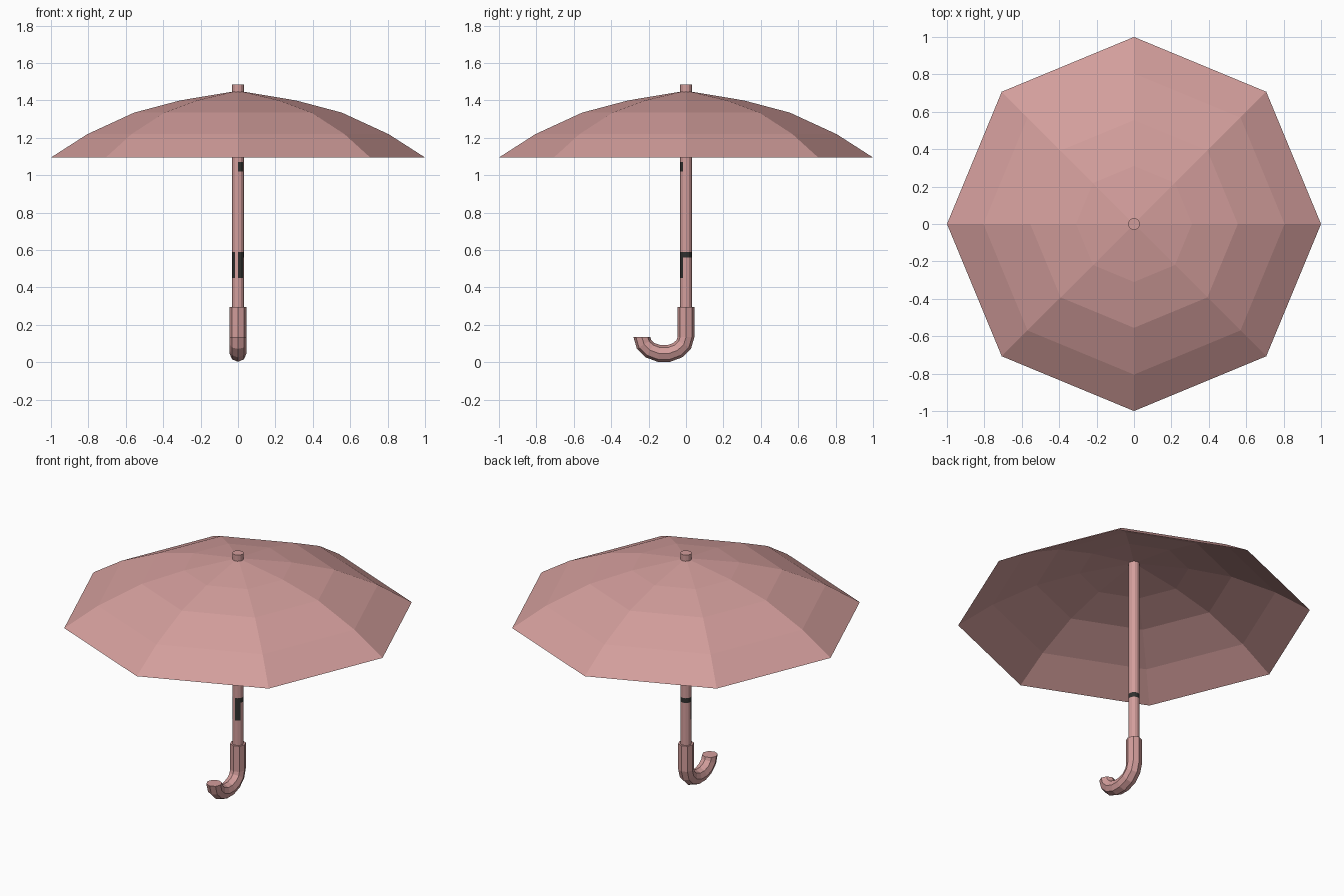
import bpy, bmesh, math
from mathutils import Vector

if "Cube" in bpy.data.objects:
    bpy.data.objects.remove(bpy.data.objects["Cube"])


def material(name, rgb):
    m = bpy.data.materials.new(name)
    m.diffuse_color = (*rgb, 1)
    m.use_nodes = True
    m.node_tree.nodes["Principled BSDF"].inputs["Base Color"].default_value = m.diffuse_color
    return m


pink = material("dusty_pink", (0.65, 0.34, 0.33))
dark = material("dark_grey", (0.03, 0.03, 0.028))


def loft(name, rings, mats, cap_start=False, cap_end=False):
    """Bridge a list of closed rings of points into a flat-shaded mesh."""
    bm = bmesh.new()
    rows = [[bm.verts.new(p) for p in ring] for ring in rings]
    n = len(rows[0])
    for a, b in zip(rows, rows[1:]):
        for i in range(n):
            j = (i + 1) % n
            bm.faces.new((a[i], a[j], b[j], b[i]))
    if cap_start:
        bm.faces.new(rows[0][::-1])
    if cap_end:
        bm.faces.new(rows[-1])
    bm.normal_update()
    me = bpy.data.meshes.new(name)
    bm.to_mesh(me)
    bm.free()
    for m in mats:
        me.materials.append(m)
    ob = bpy.data.objects.new(name, me)
    bpy.context.collection.objects.link(ob)
    return ob


def ring(r, z, n):
    return [(r * math.cos(i * math.tau / n), r * math.sin(i * math.tau / n), z)
            for i in range(n)]


# Eight-panel canopy, a thin open shell
profile = [(1.0, 1.095), (0.805, 1.22), (0.555, 1.335), (0.31, 1.40), (0.03, 1.447)]
loft("canopy", [ring(r, z, 8) for r, z in profile], [pink], cap_end=True)

# Shaft, with dark catch marks set in its faces
heights = [0.27, 0.45, 0.56, 0.59, 1.02, 1.07, 1.485]
shaft = loft("shaft", [ring(0.032, z, 12) for z in heights], [pink, dark], True, True)
for f in shaft.data.polygons:
    z = f.center.z
    if abs(f.normal.z) > 0.5:
        continue
    ang = round(math.degrees(math.atan2(f.normal.y, f.normal.x)))
    front_right = ang in (-75, -45)
    front_left = ang in (-135, -165)
    if 0.45 < z < 0.56 and (front_right or front_left):
        f.material_index = 1
    elif 0.56 < z < 0.59 and ang != -105:
        f.material_index = 1
    elif 1.02 < z < 1.07 and front_right:
        f.material_index = 1

# Hooked handle: octagonal section swept down and round a half ellipse
A, B, R, STEPS = 0.118, 0.09, 0.045, 7
path = [(Vector((0, 0, 0.295)), Vector((0, 1, 0)))]
for i in range(STEPS + 1):
    t = math.pi * i / STEPS
    p = Vector((0, -A + A * math.cos(t), 0.135 - B * math.sin(t)))
    path.append((p, Vector((0, B * math.cos(t), -A * math.sin(t))).normalized()))
rings = []
for p, out in path:
    rings.append([p + R * (math.cos(k * math.tau / 8) * out
                           - math.sin(k * math.tau / 8) * Vector((1, 0, 0)))
                  for k in range(8)])
handle = loft("handle", rings, [pink], True, True)
bm = bmesh.new()
bm.from_mesh(handle.data)
bmesh.ops.recalc_face_normals(bm, faces=bm.faces)
bm.to_mesh(handle.data)
bm.free()
